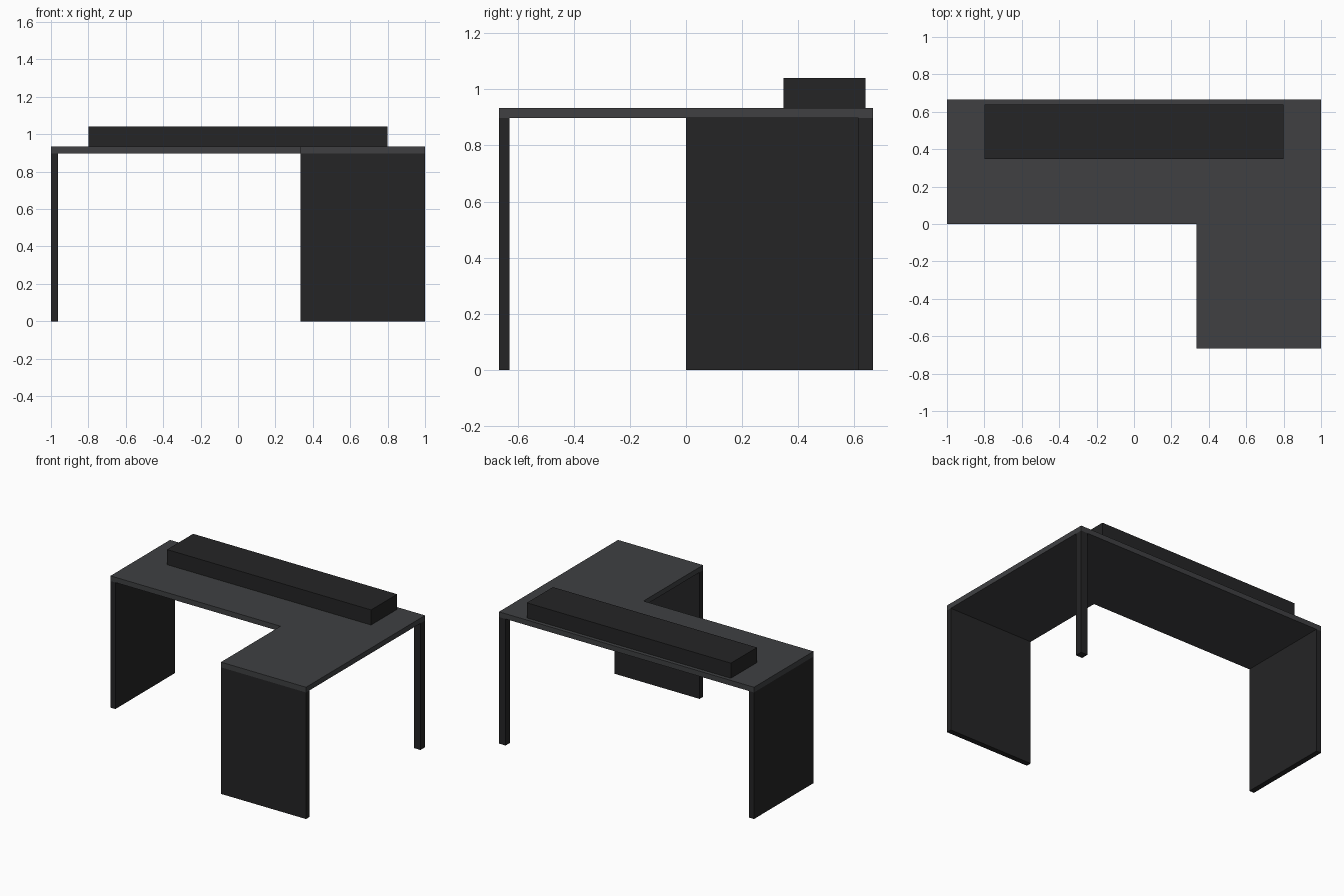
import bpy, bmesh

if "Cube" in bpy.data.objects:
    bpy.data.objects.remove(bpy.data.objects["Cube"])

def material(name, rgb):
    m = bpy.data.materials.new(name)
    m.diffuse_color = (*rgb, 1)
    m.use_nodes = True
    m.node_tree.nodes["Principled BSDF"].inputs["Base Color"].default_value = m.diffuse_color
    return m

top_grey = material("top_grey", (0.05, 0.051, 0.055))
dark = material("dark", (0.018, 0.018, 0.019))

def prism(name, outline, z0, z1, mat):
    """Extrude a flat xy outline from z0 to z1."""
    bm = bmesh.new()
    face = bm.faces.new([bm.verts.new((x, y, z0)) for x, y in outline])
    ext = bmesh.ops.extrude_face_region(bm, geom=[face])
    verts = [v for v in ext["geom"] if isinstance(v, bmesh.types.BMVert)]
    bmesh.ops.translate(bm, verts=verts, vec=(0, 0, z1 - z0))
    bmesh.ops.recalc_face_normals(bm, faces=bm.faces)
    mesh = bpy.data.meshes.new(name)
    bm.to_mesh(mesh)
    bm.free()
    mesh.materials.append(mat)
    ob = bpy.data.objects.new(name, mesh)
    bpy.context.collection.objects.link(ob)
    return ob

def box(name, x0, x1, y0, y1, z0, z1, mat):
    return prism(name, [(x0, y0), (x1, y0), (x1, y1), (x0, y1)], z0, z1, mat)

D = 2 / 3      # half depth of the desk
IN = 1 / 3     # inner corner of the L
T = 0.038      # panel thickness
H = 0.897      # underside of the top
TOP = 0.934

# L-shaped desktop
prism("desktop", [(-1, 0), (IN, 0), (IN, -D), (1, -D), (1, D), (-1, D)], H, TOP, top_grey)

# Supports: two panel legs and a square corner post
box("left_panel_leg", -1, -1 + T, 0, D, 0, H, dark)
box("front_panel_leg", IN, 1, -D, -D + T, 0, H, dark)
box("corner_post", 0.948, 1, D - 0.052, D, 0, H, dark)

# Raised block along the back of the desktop
box("raised_block", -0.8, 0.8, 0.348, 0.64, TOP, 1.041, dark)
